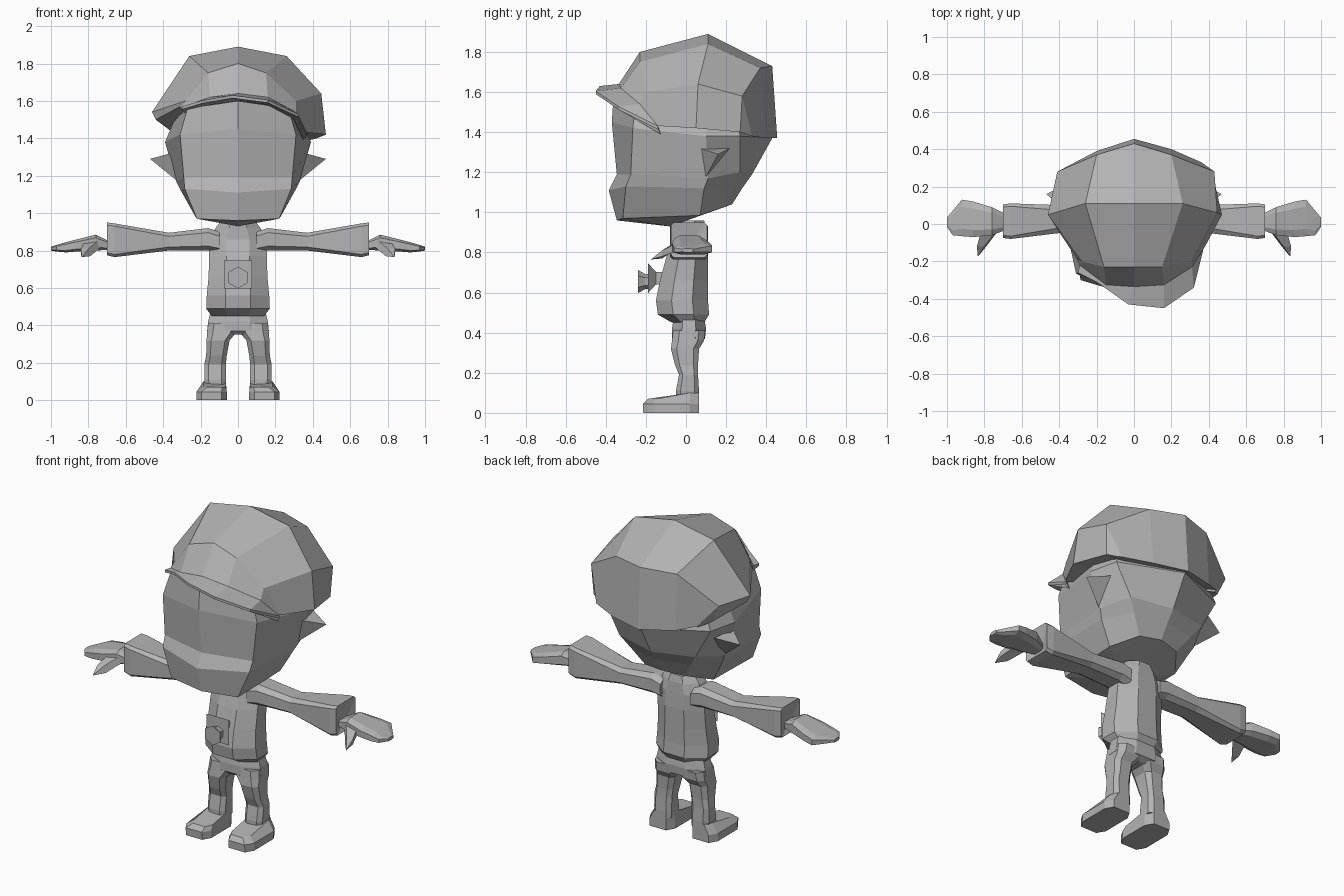
import bpy
import bmesh
import math
from mathutils import Vector

default_cube = bpy.data.objects.get("Cube")
if default_cube:
    bpy.data.objects.remove(default_cube, do_unlink=True)

grey = bpy.data.materials.new("plain_grey")
grey.use_nodes = True
grey_value = (0.45, 0.45, 0.45, 1)
grey.diffuse_color = grey_value
grey.node_tree.nodes["Principled BSDF"].inputs["Base Color"].default_value = grey_value


def finish(name, bm):
    """Turn a bmesh into a flat shaded object."""
    bmesh.ops.remove_doubles(bm, verts=bm.verts, dist=0.0005)
    bmesh.ops.recalc_face_normals(bm, faces=bm.faces)
    mesh = bpy.data.meshes.new(name)
    bm.to_mesh(mesh)
    bm.free()
    mesh.materials.append(grey)
    obj = bpy.data.objects.new(name, mesh)
    bpy.context.collection.objects.link(obj)
    return obj


def loft(name, rings, closed=True, start=None, end=None, side=1):
    """Skin rings of points; each end is a flat cap or a fan to a point."""
    bm = bmesh.new()
    rows = [[bm.verts.new((x * side, y, z)) for x, y, z in ring] for ring in rings]
    count = len(rows[0])
    for lower, upper in zip(rows, rows[1:]):
        for i in range(count if closed else count - 1):
            j = (i + 1) % count
            bm.faces.new((lower[i], lower[j], upper[j], upper[i]))
    if closed:
        for row, tip in ((rows[0], start), (rows[-1], end)):
            if tip is None:
                bm.faces.new(row)
            else:
                apex = bm.verts.new((tip[0] * side, tip[1], tip[2]))
                for i in range(count):
                    bm.faces.new((row[i], row[(i + 1) % count], apex))
    elif end is not None:
        apex = bm.verts.new(end)
        for edge in [e for e in bm.edges if e.is_boundary]:
            bm.faces.new((*edge.verts, apex))
    return finish(name, bm)


def section(u_min, u_max, v_min, v_max, cut=0.3):
    """Rectangle with chamfered corners, in the plane of a section."""
    cu, cv = (u_max - u_min) * cut, (v_max - v_min) * cut
    return [(u_min + cu, v_min), (u_max - cu, v_min), (u_max, v_min + cv),
            (u_max, v_max - cv), (u_max - cu, v_max), (u_min + cu, v_max),
            (u_min, v_max - cv), (u_min, v_min + cv)]


def level(z, *bounds, cut=0.3):
    return [(u, v, z) for u, v in section(*bounds, cut=cut)]


def slice_x(x, *bounds, cut=0.2):
    return [(x, u, v) for u, v in section(*bounds, cut=cut)]


def mirrored(half):
    return half + [(-x, y, z) for x, y, z in half[-2:0:-1]]


# Head: half rings from front centre to back centre
head = [
    [(0, -.345, .96), (.22, -.315, .97), (.23, .07, .985), (.13, .2, 1.03), (0, .23, 1.04)],
    [(0, -.385, 1.11), (.285, -.3, 1.13), (.305, .09, 1.12), (.2, .24, 1.13), (0, .28, 1.12)],
    [(0, -.345, 1.19), (.29, -.275, 1.19), (.33, .11, 1.17), (.25, .27, 1.2), (0, .33, 1.19)],
    [(0, -.37, 1.45), (.31, -.265, 1.42), (.39, .1, 1.38), (.35, .27, 1.38), (0, .43, 1.37)],
    [(0, -.36, 1.6), (.27, -.25, 1.56), (.34, .1, 1.5), (.3, .25, 1.5), (0, .38, 1.5)],
]
loft("head", [mirrored(half) for half in head], start=(0, -.08, .93))

# Cap: rows from brim root to nape, tilted to one side
cap = [
    [(-.3, -.2, 1.56), (-.29, -.22, 1.57), (-.15, -.325, 1.62), (0, -.335, 1.64),
     (.16, -.325, 1.62), (.31, -.23, 1.54), (.36, -.14, 1.43)],
    [(-.31, -.18, 1.57), (-.28, -.2, 1.6), (-.16, -.23, 1.75), (0, -.23, 1.8),
     (.15, -.23, 1.75), (.31, -.2, 1.6), (.38, -.12, 1.43)],
    [(-.44, .06, 1.5), (-.46, .05, 1.54), (-.26, .11, 1.84), (0, .11, 1.89),
     (.26, .11, 1.84), (.445, .06, 1.64), (.47, .05, 1.42)],
    [(-.36, .27, 1.44), (-.41, .28, 1.55), (-.2, .37, 1.72), (0, .43, 1.73),
     (.2, .37, 1.72), (.43, .28, 1.58), (.42, .27, 1.4)],
    [(-.3, .32, 1.41), (-.3, .33, 1.42), (-.2, .39, 1.39), (0, .455, 1.37),
     (.2, .4, 1.37), (.36, .33, 1.38), (.38, .3, 1.39)],
]
loft("cap", cap, closed=False, end=(0, .05, 1.48))

# Brim: wedge from the cap's front edge out to a thin lip
root = cap[0][1:]
lip = [(-.3, -.26, 1.57), (-.2, -.31, 1.6), (-.03, -.43, 1.63),
       (.16, -.45, 1.605), (.32, -.34, 1.53), (.37, -.14, 1.43)]
underside = [(x * .97, y * .9, z - .04) for x, y, z in root]
thin = [(x, y, z - .015) for x, y, z in lip]
loft("cap_brim", list(zip(root, lip, thin, underside)))

# Torso
loft("torso", [
    level(.45, -.14, .14, -.07, .09),
    level(.49, -.17, .17, -.14, .115),
    level(.56, -.167, .167, -.15, .11),
    level(.66, -.157, .157, -.13, .11),
    level(.77, -.155, .155, -.1, .11),
    level(.86, -.15, .15, -.07, .105),
    level(.92, -.12, .12, -.07, .1),
    level(.96, -.09, .09, -.07, .09),
])

# Chest knob: square flare with a hexagonal flare in front
for name, sides, z, back, front, small, big, turn in (
        ("chest_plate", 4, .672, -.11, -.19, .045, .106, math.pi / 4),
        ("chest_knob", 6, .655, -.17, -.24, .038, .058, math.pi / 2)):
    rings = []
    for y, radius in ((back, small), ((back + front) / 2, small), (front, big)):
        angles = [turn + math.tau * i / sides for i in range(sides)]
        rings.append([(radius * math.cos(a), y, z + radius * math.sin(a)) for a in angles])
    loft(name, rings)

# Hips
loft("hips", [
    level(.35, -.03, .03, -.05, .06),
    level(.37, -.165, .165, -.07, .095),
    level(.42, -.16, .16, -.07, .1),
    level(.48, -.145, .145, -.06, .09),
])

for side, word in ((1, "left"), (-1, "right")):
    # Ear
    base = [(.36, .07, 1.32), (.31, .09, 1.16), (.34, .22, 1.32)]
    loft(word + "_ear", [base], start=(.47, .16, 1.29), side=side)

    # Sleeve flaring to an open cuff
    loft(word + "_sleeve", [
        slice_x(.1, -.065, .1, .79, .9),
        slice_x(.16, -.06, .1, .8, .92),
        slice_x(.37, -.045, .1, .8, .895),
        slice_x(.66, -.08, .11, .765, .945, cut=.08),
        slice_x(.7, -.075, .105, .775, .95, cut=.08),
        slice_x(.685, -.03, .06, .8, .87),
    ], side=side)

    # Hand with fingers together and a separate thumb
    loft(word + "_hand", [
        slice_x(.68, -.03, .05, .805, .845),
        slice_x(.76, -.06, .09, .8, .885),
        slice_x(.86, -.07, .12, .795, .86),
        slice_x(.92, -.065, .13, .79, .845),
        slice_x(.97, -.06, .07, .795, .83),
        slice_x(1, -.015, .035, .8, .82),
    ], side=side)
    loft(word + "_thumb", [
        [(.73, -.04, .82), (.82, -.05, .805), (.82, -.05, .845), (.74, -.04, .86)],
        [(.79, -.12, .77), (.84, -.12, .78), (.84, -.12, .81), (.8, -.12, .81)],
    ], end=(.835, -.175, .765), side=side)

    # Leg
    loft(word + "_leg", [
        level(.07, .065, .175, -.05, .065, cut=.2),
        level(.11, .065, .18, -.05, .065, cut=.2),
        level(.19, .065, .18, -.035, .06, cut=.2),
        level(.24, .06, .17, -.055, .06, cut=.2),
        level(.32, .045, .168, -.075, .065, cut=.2),
        level(.36, .01, .165, -.07, .09, cut=.2),
        level(.41, 0, .16, -.065, .095, cut=.2),
    ], side=side)

    # Shoe with a low rounded toe
    shoe = loft(word + "_shoe", [
        level(0, .06, .222, -.213, .065, cut=.17),
        level(.045, .06, .222, -.215, .065, cut=.17),
        level(.1, .065, .185, -.19, .065, cut=.17),
    ], side=side)
    for vertex in shoe.data.vertices:
        if vertex.co.z > .08 and vertex.co.y < -.1:
            vertex.co.z = .07
